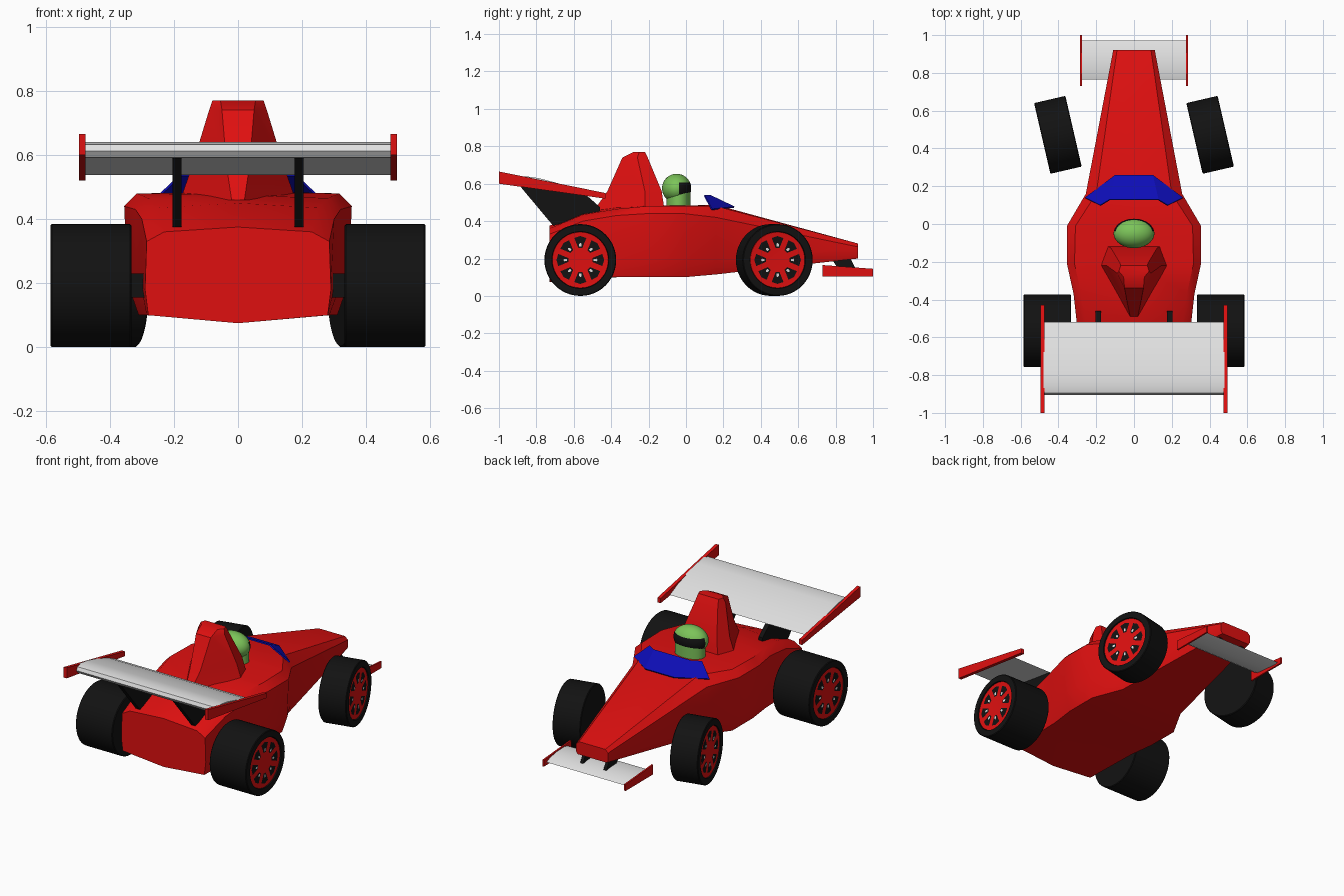
import bpy, bmesh, math
from mathutils import Matrix, Vector

if "Cube" in bpy.data.objects:
    bpy.data.objects.remove(bpy.data.objects["Cube"])


def material(name, rgb):
    m = bpy.data.materials.new(name)
    m.diffuse_color = (*rgb, 1)
    m.use_nodes = True
    m.node_tree.nodes["Principled BSDF"].inputs["Base Color"].default_value = m.diffuse_color
    return m


RED = material("red", (0.74, 0.005, 0.005))
BLACK = material("black", (0.006, 0.006, 0.006))
WHITE = material("light_grey", (0.75, 0.75, 0.75))
BLUE = material("blue", (0.004, 0.004, 0.47))
GREEN = material("green", (0.2, 0.55, 0.1))


def finish(name, bm, *mats, smooth=None, matrix=None, normals=True):
    if matrix:
        bm.transform(matrix)
    if normals:
        bmesh.ops.recalc_face_normals(bm, faces=bm.faces)
    me = bpy.data.meshes.new(name)
    bm.to_mesh(me)
    bm.free()
    ob = bpy.data.objects.new(name, me)
    bpy.context.collection.objects.link(ob)
    for m in mats:
        me.materials.append(m)
    if smooth:
        bpy.ops.object.select_all(action='DESELECT')
        ob.select_set(True)
        bpy.context.view_layer.objects.active = ob
        bpy.ops.object.shade_smooth_by_angle(angle=math.radians(smooth))
    return ob


def loft(rings):
    """Closed skin through rings with equal point counts, capped at both ends."""
    bm = bmesh.new()
    vs = [[bm.verts.new(p) for p in r] for r in rings]
    n = len(rings[0])
    for a, b in zip(vs, vs[1:]):
        for i in range(n):
            j = (i + 1) % n
            bm.faces.new((a[i], a[j], b[j], b[i]))
    bm.faces.new(vs[0])
    bm.faces.new(vs[-1])
    return bm


def slab(name, x0, x1, yz, mat, smooth=None):
    """Side profile in y, z extruded from x0 to x1."""
    return finish(name, loft([[(x, y, z) for y, z in yz] for x in (x0, x1)]), mat, smooth=smooth)


# Body: y, then bottom (keel z, half-width, z), lower side, shoulder, top edge, top z
sections = [
    (-0.73, 0.075, (0.28, 0.10), (0.29, 0.18), (0.285, 0.33), (0.23, 0.36), 0.375),
    (-0.55, 0.085, (0.285, 0.10), (0.30, 0.18), (0.30, 0.40), (0.25, 0.435), 0.45),
    (-0.37, 0.10, (0.29, 0.10), (0.315, 0.18), (0.32, 0.43), (0.28, 0.465), 0.475),
    (-0.21, 0.10, (0.31, 0.10), (0.345, 0.20), (0.355, 0.44), (0.315, 0.48), 0.483),
    (-0.01, 0.10, (0.31, 0.10), (0.345, 0.20), (0.355, 0.44), (0.31, 0.48), 0.483),
    (0.16, 0.115, (0.22, 0.115), (0.245, 0.18), (0.255, 0.42), (0.20, 0.48), 0.487),
    (0.92, 0.20, (0.10, 0.20), (0.11, 0.215), (0.11, 0.262), (0.09, 0.28), 0.28),
]
rings = []
for y, keel, a, b, c, d, top in sections:
    half = [a, b, c, d]
    rings.append([(0, y, keel)] + [(x, y, z) for x, z in half] + [(0, y, top)]
                 + [(-x, y, z) for x, z in reversed(half)])
finish("body", loft(rings), RED, smooth=38)


# Air intake behind the driver, tapering to a ridge at the rear
def intake_ring(pts):
    return [(x, y, z) for x, y, z in pts] + [(-x, y, z) for x, y, z in reversed(pts)]


finish("air_intake", loft([
    intake_ring([(0.14, -0.115, 0.46), (0.18, -0.22, 0.46), (0.02, -0.49, 0.46)]),
    intake_ring([(0.12, -0.13, 0.56), (0.145, -0.22, 0.56), (0.035, -0.42, 0.56)]),
    intake_ring([(0.075, -0.205, 0.74), (0.09, -0.26, 0.74), (0.05, -0.34, 0.74)]),
    intake_ring([(0.07, -0.22, 0.77), (0.08, -0.25, 0.77), (0.055, -0.28, 0.77)]),
]), RED, smooth=35)

# Windscreen: three thin panels wrapped round the cockpit front
low = [(-0.26, 0.14, 0.465), (-0.10, 0.26, 0.478), (0.10, 0.26, 0.478), (0.26, 0.14, 0.465)]
high = [(-0.18, 0.10, 0.54), (-0.13, 0.13, 0.54), (0.13, 0.13, 0.54), (0.18, 0.10, 0.54)]
bm = bmesh.new()
lv, hv = [bm.verts.new(p) for p in low], [bm.verts.new(p) for p in high]
for i in range(3):
    bm.faces.new((lv[i], lv[i + 1], hv[i + 1], hv[i]))
screen = finish("windscreen", bm, BLUE)
mod = screen.modifiers.new("thickness", 'SOLIDIFY')
mod.thickness = 0.008

# Driver's helmet with a black visor chosen by direction, and its neck
bm = bmesh.new()
bmesh.ops.create_uvsphere(bm, u_segments=40, v_segments=30, radius=1)
for f in bm.faces:
    c = f.calc_center_median()
    if c.y > 0.2 and -0.45 < c.z < 0.38:
        f.material_index = 1
bm.transform(Matrix.Translation((0, -0.05, 0.575)) @ Matrix.Diagonal((0.108, 0.078, 0.078, 1)))
finish("helmet", bm, GREEN, BLACK, smooth=60)
bm = bmesh.new()
bmesh.ops.create_cone(bm, cap_ends=True, segments=32, radius1=1, radius2=1, depth=0.1)
finish("neck", bm, GREEN, smooth=40,
       matrix=Matrix.Translation((0, -0.04, 0.515)) @ Matrix.Diagonal((0.095, 0.065, 1, 1)))


# Wheels: turned tyre, recessed rim, eight dark openings and light bolts
def lathe(profile, steps=48):
    bm = bmesh.new()
    vs = [bm.verts.new((x, r, 0)) for x, r in profile]
    edges = [bm.edges.new(p) for p in zip(vs, vs[1:])]
    bmesh.ops.spin(bm, geom=vs + edges, cent=(0, 0, 0), axis=(1, 0, 0),
                   angle=2 * math.pi, steps=steps, use_merge=True)
    bmesh.ops.remove_doubles(bm, verts=bm.verts, dist=0.0001)
    return bm


def plates(x, r0, r1, spread0, spread1):
    bm = bmesh.new()
    for k in range(8):
        mid = math.tau * k / 8
        pts = [(r0, -spread0), (r1, -spread1), (r1 + 0.006, 0), (r1, spread1), (r0, spread0)]
        bm.faces.new([bm.verts.new((x, r * math.cos(mid + s), r * math.sin(mid + s)))
                      for r, s in pts])
    for f in bm.faces:
        f.normal_update()
        if f.normal.x < 0:
            f.normal_flip()
    return bm


def wheel(name, x, y, half, steer):
    turn = Matrix.Rotation(math.radians(steer) + (math.pi if x < 0 else 0), 4, 'Z')
    m = Matrix.Translation((x, y, 0.192)) @ turn
    w, R = half, 0.192
    finish(name + "_tyre", lathe([(-w, 0), (-w, R - 0.004), (-w + 0.004, R), (w - 0.004, R),
                                  (w, R - 0.004), (w, 0.152), (w - 0.012, 0.15), (w - 0.012, 0)]),
           BLACK, smooth=40, matrix=m)
    finish(name + "_rim", lathe([(w - 0.013, 0.15), (w - 0.006, 0.149), (w - 0.008, 0.13),
                                 (w - 0.008, 0)]),
           RED, smooth=40, matrix=m)
    finish(name + "_openings", plates(w - 0.006, 0.065, 0.122, 0.16, 0.27), BLACK,
           matrix=m, normals=False)
    finish(name + "_bolts", plates(w - 0.004, 0.072, 0.086, 0.08, 0.08), WHITE,
           matrix=m, normals=False)


for side, s in (("right", 1), ("left", -1)):
    wheel("front_wheel_" + side, s * 0.403, 0.472, 0.085, 13)
    wheel("rear_wheel_" + side, s * 0.459, -0.565, 0.126, 0)
    # Rear axle stub
    slab("rear_axle_" + side, s * 0.27, s * 0.345,
         [(-0.61, 0.155), (-0.53, 0.155), (-0.53, 0.23), (-0.61, 0.23)], BLACK)
    # Rear wing end plate and strut
    slab("rear_end_plate_" + side, s * 0.475, s * 0.496,
         [(-1.0, 0.60), (-0.43, 0.52), (-0.43, 0.55), (-1.0, 0.665)], RED)
    slab("rear_wing_strut_" + side, s * 0.176, s * 0.204,
         [(-0.89, 0.59), (-0.71, 0.375), (-0.46, 0.45), (-0.46, 0.475), (-0.54, 0.545)], BLACK)
    # Front wing end plate and strut
    slab("front_end_plate_" + side, s * 0.276, s * 0.286,
         [(0.73, 0.105), (1.0, 0.105), (1.0, 0.145), (0.73, 0.165)], RED)
    slab("front_wing_strut_" + side, s * 0.07, s * 0.09,
         [(0.77, 0.21), (0.82, 0.135), (0.91, 0.14), (0.87, 0.22)], BLACK)

# Wings: curved aerofoil profiles
slab("rear_wing", -0.48, 0.48,
     [(-0.52, 0.537), (-0.60, 0.575), (-0.70, 0.607), (-0.79, 0.63), (-0.86, 0.64), (-0.895, 0.632),
      (-0.905, 0.612), (-0.89, 0.592), (-0.80, 0.58), (-0.65, 0.556)], WHITE, 45)
slab("front_wing", -0.28, 0.28,
     [(0.765, 0.145), (0.80, 0.153), (0.87, 0.15), (0.94, 0.138), (0.972, 0.122),
      (0.95, 0.118), (0.86, 0.125), (0.79, 0.132)], WHITE, 45)
